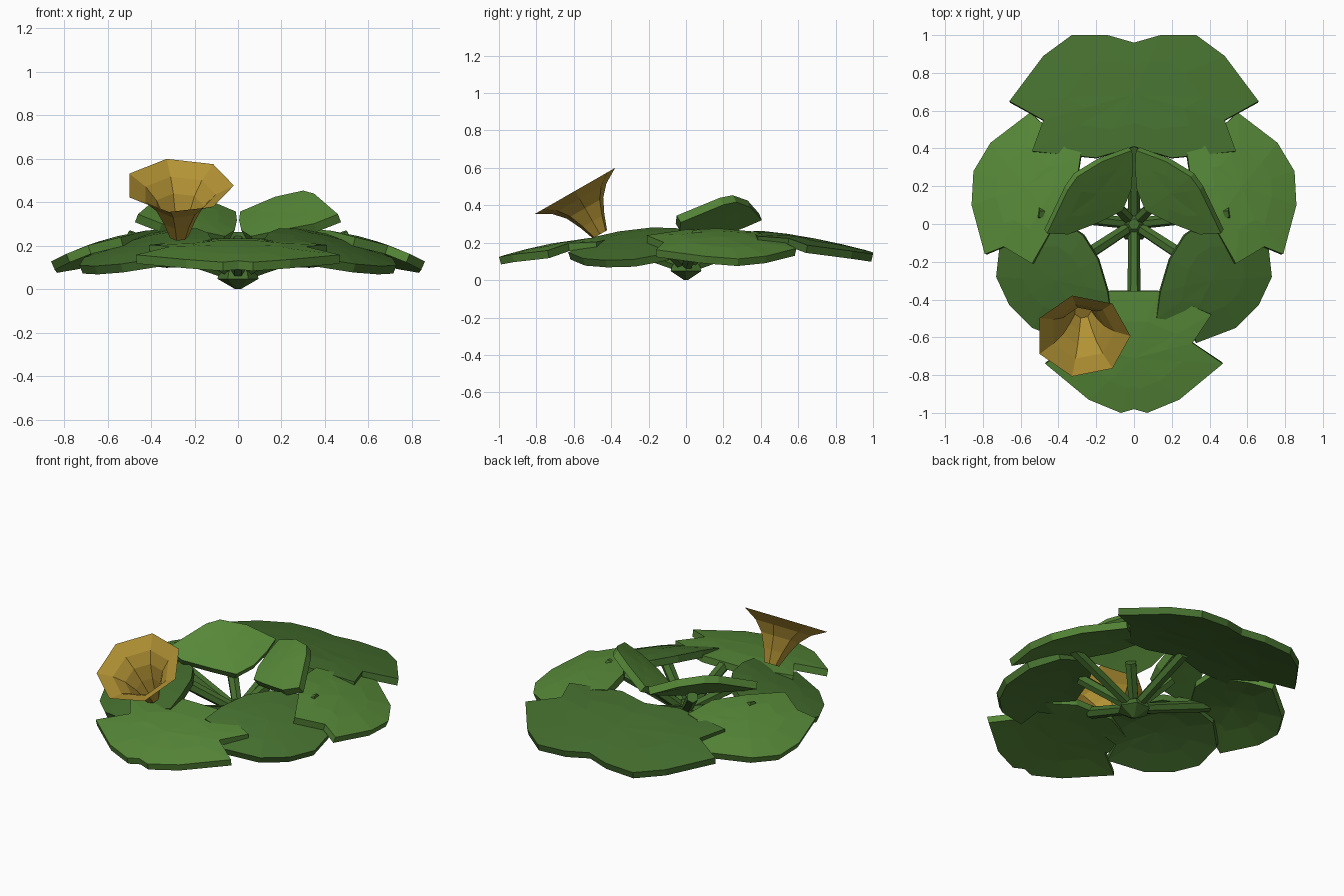
import bpy, bmesh, math
from mathutils import Vector

if "Cube" in bpy.data.objects:
    bpy.data.objects.remove(bpy.data.objects["Cube"])


def material(name, rgb):
    m = bpy.data.materials.new(name)
    m.diffuse_color = (*rgb, 1)
    m.use_nodes = True
    m.node_tree.nodes["Principled BSDF"].inputs["Base Color"].default_value = m.diffuse_color
    return m


LIGHT = material("light_green", (0.095, 0.25, 0.04))
DARK = material("dark_green", (0.06, 0.16, 0.028))
GOLD = material("gold", (0.45, 0.29, 0.035))


def finish(name, bm, mat):
    me = bpy.data.meshes.new(name)
    bm.to_mesh(me)
    bm.free()
    me.materials.append(mat)
    ob = bpy.data.objects.new(name, me)
    bpy.context.collection.objects.link(ob)
    return ob


# Leaf: outline in plan, height sloping from inner to outer edge, sides drooping
def leaf(name, outline, angle, d0, d1, z0, z1, droop, mat, power=1.8, thick=0.042, side=1):
    a = math.radians(angle)

    def point(x, y):
        d = x * math.cos(a) + y * math.sin(a)
        lat = y * math.cos(a) - x * math.sin(a)
        t = max(0, (d - d0) / (d1 - d0))
        return Vector((x * side, y, z0 + (z1 - z0) * t ** power - droop * lat ** 2))

    n = len(outline)
    cx = sum(p[0] for p in outline) / n
    cy = sum(p[1] for p in outline) / n
    bm = bmesh.new()
    rings = [[bm.verts.new(point(cx + (x - cx) * s, cy + (y - cy) * s)) for x, y in outline]
             for s in (1, 0.55)]
    mid = bm.verts.new(point(cx, cy))
    for i in range(n):
        j = (i + 1) % n
        bm.faces.new((rings[0][i], rings[0][j], rings[1][j], rings[1][i]))
        bm.faces.new((rings[1][i], rings[1][j], mid))
    bm.normal_update()
    if sum(f.normal.z for f in bm.faces) < 0:
        bmesh.ops.reverse_faces(bm, faces=bm.faces[:])
    ob = finish(name, bm, mat)
    mod = ob.modifiers.new("thickness", "SOLIDIFY")
    mod.thickness = thick
    mod.offset = -1


def mirrored(half):
    return half + [(-x, y) for x, y in reversed(half) if x > 0]


# Surface of rings swept along an axis
def tube(name, start, end, profile, sides, mat, cap_end=True):
    start, end = Vector(start), Vector(end)
    axis = (end - start).normalized()
    u = Vector((1, 0, 0)) - axis * axis.x
    u.normalize()
    v = axis.cross(u)
    bm = bmesh.new()
    rings = []
    for t, r in profile:
        c = start.lerp(end, t)
        rings.append([bm.verts.new(c + r * (u * math.cos(k * math.tau / sides) + v * math.sin(k * math.tau / sides)))
                      for k in range(sides)])
    for lo, hi in zip(rings, rings[1:]):
        for k in range(sides):
            m = (k + 1) % sides
            bm.faces.new((lo[k], lo[m], hi[m], hi[k]))
    bm.faces.new(rings[0][::-1])
    if cap_end:
        bm.faces.new(rings[-1])
    return finish(name, bm, mat)


# Back and front leaves
back = mirrored([(0, 0.96), (0.14, 1.0), (0.33, 1.0), (0.48, 0.89), (0.66, 0.65), (0.48, 0.55),
                 (0.54, 0.385), (0.2, 0.35), (0, 0.41)])
leaf("back_leaf", back, 90, 0.36, 1.0, 0.265, 0.15, 0.1, DARK, power=1.5)
front = mirrored([(0, -0.98), (0.07, -1.0), (0.24, -0.93), (0.47, -0.74), (0.31, -0.63),
                  (0.41, -0.48), (0.13, -0.355)])
leaf("front_leaf", front, -90, 0.355, 1.0, 0.235, 0.125, 0.15, LIGHT)

# Paired leaves
side_outline = [(0.55, 0.59), (0.76, 0.43), (0.85, 0.28), (0.86, 0.1), (0.79, -0.16), (0.69, -0.12),
                (0.54, -0.21), (0.42, 0.0), (0.31, 0.18), (0.28, 0.38), (0.36, 0.4), (0.45, 0.5)]
low_outline = [(0.71, -0.1), (0.73, -0.28), (0.66, -0.43), (0.54, -0.55), (0.33, -0.63), (0.3, -0.52),
               (0.12, -0.5), (0.14, -0.36), (0.19, -0.19), (0.27, -0.06), (0.4, 0.03), (0.58, 0.02)]
inner_outline = [(0.01, 0.39), (0.17, 0.33), (0.3, 0.25), (0.35, 0.18), (0.46, -0.05), (0.35, -0.055),
                 (0.18, 0.01), (0.06, 0.07), (0.015, 0.18), (0.005, 0.3)]
for s, tag in ((-1, "left"), (1, "right")):
    leaf(tag + "_side_leaf", side_outline, 12, 0.3, 0.86, 0.28, 0.13, 0.2, LIGHT, side=s)
    leaf(tag + "_front_side_leaf", low_outline, -33, 0.22, 0.78, 0.285, 0.11, 0.25, DARK, power=1.5, side=s)
    leaf(tag + "_inner_leaf", inner_outline, 45, 0.08, 0.39, 0.235, 0.455, 0.3, LIGHT,
         power=1, thick=0.045, side=s)

# Stems
tips = [(0, -0.38, 0.2), (0, 0.44, 0.225)]
for s in (-1, 1):
    tips += [(0.51 * s, 0.06, 0.24), (0.26 * s, -0.17, 0.235), (0.15 * s, 0.15, 0.24)]
for i, tip in enumerate(tips):
    tube("stem_%d" % (i + 1), (0, 0, 0.06), tip, [(0, 0.03), (1, 0.035)], 6, DARK)

# Root hub
tube("hub", (0, 0, 0), (0, 0, 0.12), [(0, 0.012), (0.4, 0.095), (0.65, 0.085), (1, 0.03)], 6, DARK)

# Trumpet flower with seven sides, open at the rim
tube("flower", (-0.272, -0.46, 0.245), (-0.272, -0.593, 0.477),
     [(0, 0.045), (0.3, 0.075), (0.6, 0.115), (0.82, 0.17), (1, 0.253)], 7, GOLD, cap_end=False)
